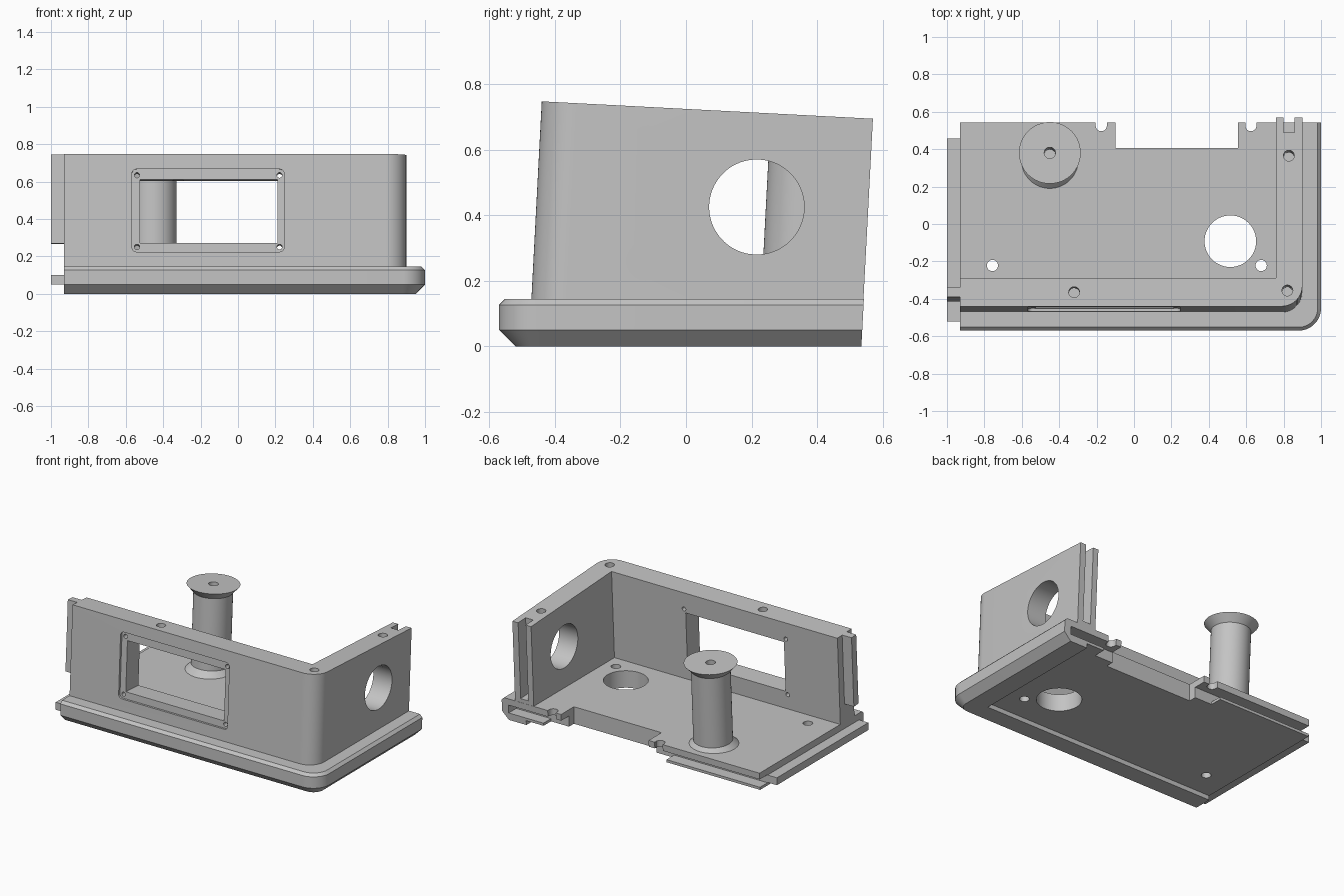
import bpy, bmesh, math
from mathutils import Matrix, Vector

cube = bpy.data.objects.get("Cube")
if cube:
    bpy.data.objects.remove(cube, do_unlink=True)

FLAT = Matrix.Identity(4)
TILT = Matrix.Rotation(math.radians(-3), 4, 'X')   # upper parts lean back
LEAN = math.tan(math.radians(3))

grey = bpy.data.materials.new("light_grey")
grey.use_nodes = True
grey.diffuse_color = (0.55, 0.55, 0.55, 1)
grey.node_tree.nodes["Principled BSDF"].inputs["Base Color"].default_value = (0.55, 0.55, 0.55, 1)


def make(name, bm, frame=FLAT):
    bm.transform(frame)
    bmesh.ops.recalc_face_normals(bm, faces=bm.faces)
    me = bpy.data.meshes.new(name)
    bm.to_mesh(me)
    bm.free()
    ob = bpy.data.objects.new(name, me)
    bpy.context.collection.objects.link(ob)
    me.materials.append(grey)
    return ob


def box(name, x, y, z, frame=FLAT, round_y=0):
    bm = bmesh.new()
    bmesh.ops.create_cube(bm, size=1)
    for v in bm.verts:
        v.co = Vector([(a + b) / 2 + c * (b - a) for (a, b), c in zip((x, y, z), v.co)])
    if round_y:
        edges = [e for e in bm.edges if abs(e.verts[0].co.y - e.verts[1].co.y) > 1e-4]
        bmesh.ops.bevel(bm, geom=edges, offset=round_y, segments=5, profile=0.5, affect='EDGES')
    return make(name, bm, frame)


def rod(name, centre, r, length, axis='Z', frame=FLAT, sides=48):
    bm = bmesh.new()
    bmesh.ops.create_cone(bm, cap_ends=True, segments=sides, radius1=r, radius2=r, depth=length)
    turn = {'Z': FLAT, 'X': Matrix.Rotation(math.pi / 2, 4, 'Y'),
            'Y': Matrix.Rotation(math.pi / 2, 4, 'X')}[axis]
    return make(name, bm, frame @ Matrix.Translation(centre) @ turn)


def loft(name, rings, frame=FLAT):
    bm = bmesh.new()
    loops = [[bm.verts.new(p) for p in ring] for ring in rings]
    n = len(loops[0])
    for a, b in zip(loops, loops[1:]):
        for i in range(n):
            j = (i + 1) % n
            bm.faces.new((a[i], a[j], b[j], b[i]))
    bm.faces.new(loops[0][::-1])
    bm.faces.new(loops[-1])
    return make(name, bm, frame)


def arc(cx, cy, r, n=14):
    return [(cx + r * math.sin(k / n * math.pi / 2), cy - r * math.cos(k / n * math.pi / 2))
            for k in range(n + 1)]


def combine(target, tool, operation):
    mod = target.modifiers.new("cut", 'BOOLEAN')
    mod.operation, mod.solver, mod.object = operation, 'EXACT', tool
    bpy.context.view_layer.objects.active = target
    bpy.ops.object.modifier_apply(modifier=mod.name)
    bpy.data.objects.remove(tool, do_unlink=True)


def smooth(ob):
    bpy.ops.object.select_all(action='DESELECT')
    ob.select_set(True)
    bpy.context.view_layer.objects.active = ob
    bpy.ops.object.shade_smooth_by_angle(angle=math.radians(25))


# Base tray with chamfered front and side rim
def base_ring(z, inset):
    back = 0.535 + LEAN * z
    pts = [(-0.93, back), (-0.93, -0.57 + inset)]
    pts += arc(0.88, -0.45, 0.12 - inset) + [(1 - inset, back)]
    return [(x, y, z) for x, y in pts]


body = loft("case_body", [base_ring(*p) for p in ((0, 0.05), (0.05, 0), (0.127, 0), (0.145, 0.018))])

# Leaning front and side walls, one L-shaped extrusion with a rounded outer corner
plan = [(-0.93, -0.328), (-0.93, -0.4785)] + arc(0.79, -0.3685, 0.11)
plan += [(0.9, 0.533), (0.76, 0.533), (0.76, -0.328)]
walls = loft("walls", [[(x, y, z) for x, y in plan] for z in (0.08, 0.7235)], TILT)
combine(body, walls, 'UNION')

cutters = []
# Underside recess, rear joint groove and rear notch
cutters.append(box("recess", (-1.1, 0.82), (-0.40, 1), (-0.1, 0.03)))
cutters.append(box("groove", (-1.1, 0.95), (0.457, 1), (0.048, 0.102)))
cutters.append(box("notch", (-0.1, 0.555), (0.405, 1), (-0.2, 0.3)))
# Rear screw slots with relief below
for x, lo, hi in ((-0.175, -0.23, -0.09), (0.625, 0.54, 0.69)):
    cutters.append(box("relief", (lo, hi), (0.457, 1), (-0.1, 0.1)))
    cutters.append(box("slot", (x - 0.03, x + 0.03), (0.525, 1), (-0.2, 0.3)))
    cutters.append(rod("slot_end", (x, 0.526, 0), 0.03, 0.8, sides=24))
# Floor holes
for x, y, r in ((-0.757, -0.222, 0.03), (0.68, -0.222, 0.03), (0.515, -0.092, 0.138)):
    cutters.append(rod("floor_hole", (x, y, 0), r, 0.7))
# Front window with shallow rounded frame and corner screw holes
cutters.append(box("frame", (-0.567, 0.247), (-0.6, -0.463), (0.2, 0.643), TILT, 0.025))
cutters.append(box("window", (-0.525, 0.21), (-0.6, -0.2), (0.247, 0.587), TILT))
for x in (-0.54, 0.222):
    for z in (0.227, 0.611):
        cutters.append(rod("window_screw", (x, -0.4, z), 0.014, 0.5, 'Y', TILT, 20))
# Round side opening, wall-top screw holes, joint slot
cutters.append(rod("side_hole", (0.85, 0.193, 0.436), 0.145, 0.5, 'X', TILT, 64))
for x, y in ((-0.32, -0.403), (0.82, -0.394), (0.828, 0.328)):
    cutters.append(rod("wall_screw", (x, y, 0.7235), 0.029, 0.4, 'Z', TILT, 24))
cutters.append(box("joint_slot", (0.80, 0.857), (0.453, 0.8), (0.2, 0.9), TILT))

for cutter in cutters:
    combine(body, cutter, 'DIFFERENCE')
smooth(body)

# Joint tongues on the open side
box("wall_tongue", (-1.0, -0.92), (-0.429, -0.379), (0.247, 0.7235), TILT)
box("base_tongue", (-1.0, -0.92), (-0.52, 0.457), (0.05, 0.1))

# Support post with flared head and foot and a blind screw hole
profile = [(0.165, 0.15), (0.122, 0.195), (0.122, 0.675), (0.165, 0.7235), (0.03, 0.7235), (0.03, 0.52)]
N = 64
rings = [[(-0.45 + r * math.cos(2 * math.pi * k / N), 0.343 + r * math.sin(2 * math.pi * k / N), z)
          for k in range(N)] for r, z in profile]
smooth(loft("support_post", rings, TILT))
